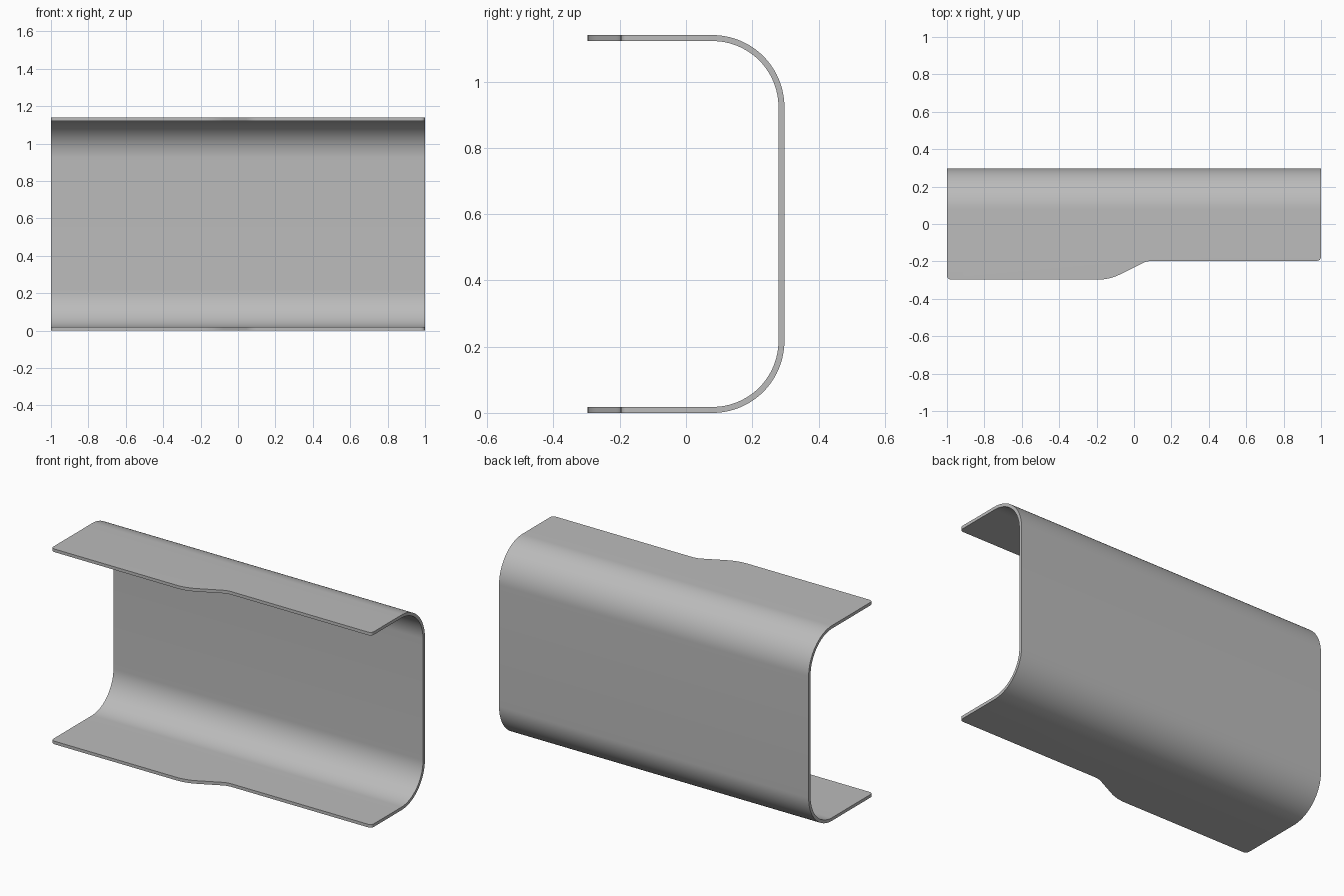
import bpy, bmesh, math
from mathutils import Vector

cube = bpy.data.objects.get("Cube")
if cube:
    bpy.data.objects.remove(cube)

HEIGHT, BACK, THICK, RADIUS = 1.14, 0.297, 0.018, 0.217
BEND_Y = BACK - RADIUS
ARC_STEPS = 24

# Painted steel
steel = bpy.data.materials.new("grey_steel")
steel.use_nodes = True
grey = (0.5, 0.5, 0.5, 1)
steel.diffuse_color = grey
steel.node_tree.nodes["Principled BSDF"].inputs["Base Color"].default_value = grey


def rounded(points, steps=8):
    """Round each (x, y, setback) corner of an open path."""
    path = []
    for i, (x, y, setback) in enumerate(points):
        p = Vector((x, y))
        if not setback:
            path.append(p)
            continue
        a = p + (Vector(points[i - 1][:2]) - p).normalized() * setback
        b = p + (Vector(points[i + 1][:2]) - p).normalized() * setback
        for k in range(steps + 1):
            t = k / steps
            path.append(a * (1 - t) ** 2 + p * 2 * t * (1 - t) + b * t * t)
    return path


def inward(co):
    """Direction from the outer skin towards the inside of the channel."""
    z_mid = min(max(co.z, RADIUS), HEIGHT - RADIUS)
    y_mid = min(co.y, BEND_Y)
    return Vector((0, y_mid - co.y, z_mid - co.z)).normalized()


# Stepped front edge shared by both flanges
edge = rounded([(-1, BEND_Y, 0), (-1, -BACK, 0.025), (-0.13, -BACK, 0.06),
                (0.07, -0.197, 0.03), (1, -0.197, 0.025), (1, BEND_Y, 0)])

# Outer skin: bottom flange, bend, web, bend, top flange
bm = bmesh.new()
bottom = [bm.verts.new((p.x, p.y, 0)) for p in edge]
top = [bm.verts.new((p.x, p.y, HEIGHT)) for p in edge]
bm.faces.new(bottom)
bm.faces.new(top)

rows = [(bottom[0], bottom[-1])]
for centre_z, start in ((RADIUS, -math.pi / 2), (HEIGHT - RADIUS, 0)):
    for k in range(ARC_STEPS + 1):
        a = start + k / ARC_STEPS * math.pi / 2
        if (start < 0 and k == 0) or (start == 0 and k == ARC_STEPS):
            continue
        y, z = BEND_Y + RADIUS * math.cos(a), centre_z + RADIUS * math.sin(a)
        rows.append(tuple(bm.verts.new((x, y, z)) for x in (-1, 1)))
rows.append((top[0], top[-1]))
for (a, b), (c, d) in zip(rows, rows[1:]):
    bm.faces.new((a, b, d, c))

# Inner skin and cut edges give the sheet its thickness
rim = [e for e in bm.edges if e.is_boundary]
skin = list(bm.faces)
inner = {v: bm.verts.new(v.co + inward(v.co) * THICK) for v in list(bm.verts)}
for f in skin:
    bm.faces.new([inner[v] for v in reversed(f.verts)])
for e in rim:
    a, b = e.verts
    bm.faces.new((a, b, inner[b], inner[a]))
bmesh.ops.recalc_face_normals(bm, faces=bm.faces)

mesh = bpy.data.meshes.new("channel_bracket")
bm.to_mesh(mesh)
bm.free()
mesh.materials.append(steel)
bracket = bpy.data.objects.new("channel_bracket", mesh)
bpy.context.collection.objects.link(bracket)

bpy.context.view_layer.objects.active = bracket
bracket.select_set(True)
bpy.ops.object.shade_smooth_by_angle(angle=math.radians(30))
